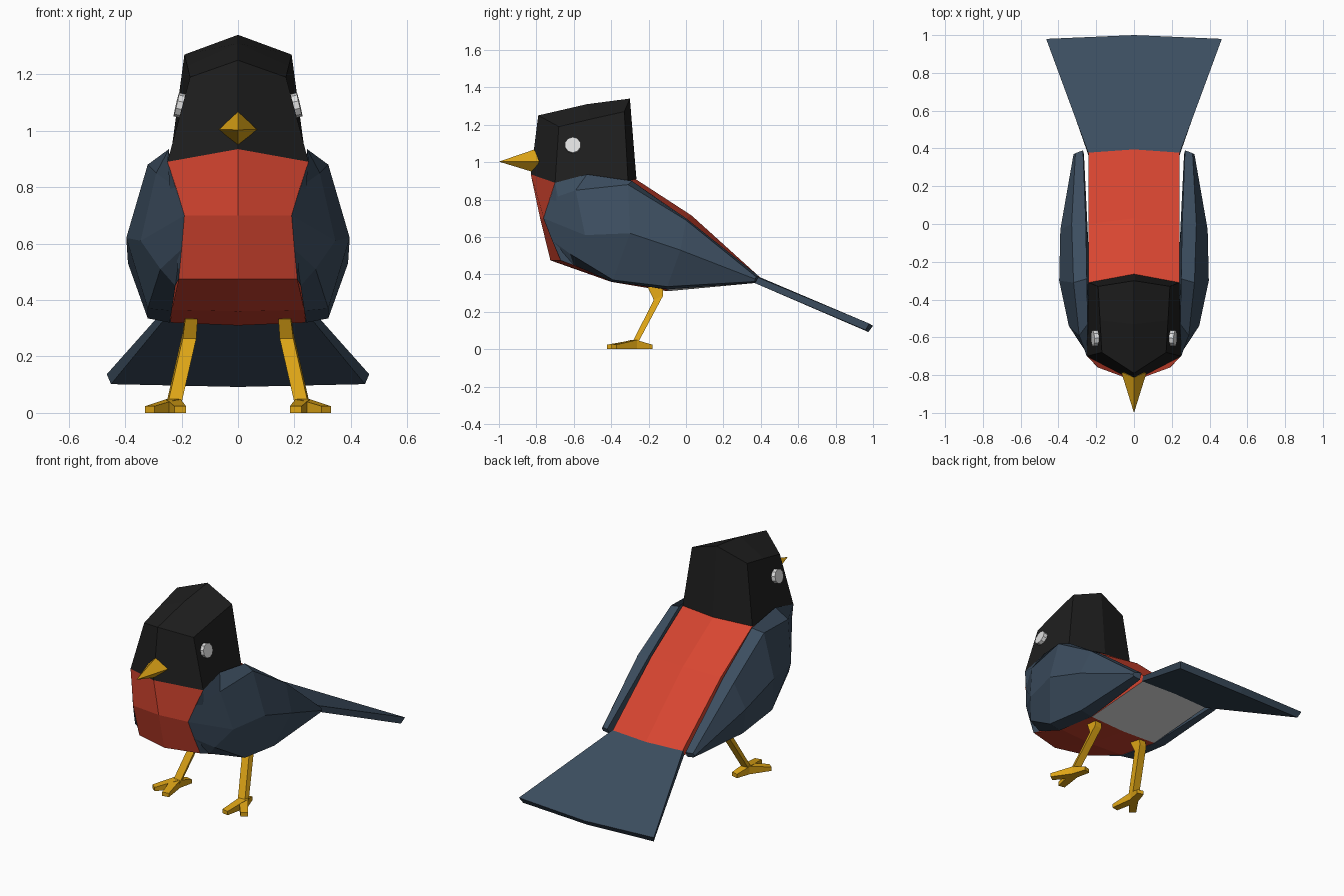
import bpy, bmesh, math
from mathutils import Vector

if "Cube" in bpy.data.objects:
    bpy.data.objects.remove(bpy.data.objects["Cube"])


def material(name, rgb):
    m = bpy.data.materials.new(name)
    m.diffuse_color = (*rgb, 1)
    m.use_nodes = True
    m.node_tree.nodes["Principled BSDF"].inputs["Base Color"].default_value = m.diffuse_color
    return m


RED = material("breast red", (0.68, 0.06, 0.03))
BLUE = material("slate blue", (0.045, 0.075, 0.115))
BLACK = material("head black", (0.0135, 0.0135, 0.0135))
YELLOW = material("beak yellow", (0.72, 0.37, 0.008))
WHITE = material("white", (0.75, 0.75, 0.75))


def finish(bm, name, *mats):
    bmesh.ops.remove_doubles(bm, verts=bm.verts, dist=0.0005)
    bmesh.ops.recalc_face_normals(bm, faces=bm.faces)
    me = bpy.data.meshes.new(name)
    bm.to_mesh(me)
    bm.free()
    for m in mats:
        me.materials.append(m)
    ob = bpy.data.objects.new(name, me)
    bpy.context.collection.objects.link(ob)
    return ob


def loft(bm, rings, cap_start=True, cap_end=True):
    """Skin a row of closed rings with equal point counts."""
    vs = [[bm.verts.new(p) for p in r] for r in rings]
    n = len(vs[0])
    for a, b in zip(vs, vs[1:]):
        for i in range(n):
            j = (i + 1) % n
            bm.faces.new((a[i], a[j], b[j], b[i]))
    if cap_start:
        bm.faces.new(vs[0])
    if cap_end:
        bm.faces.new(vs[-1])


def symmetric_solid(name, centre, side, *mats):
    """Solid from a centre-line loop (y, z) and a side loop (x, y, z)."""
    bm = bmesh.new()
    for s in (1, -1):
        loft(bm, [[(0, y, z) for y, z in centre],
                  [(s * x, y, z) for x, y, z in side]], cap_start=False)
    return finish(bm, name, *mats)


# Body: red, with a white panel under the rump
body = symmetric_solid(
    "body",
    [(-0.83, 0.935), (-0.78, 0.70), (-0.725, 0.475), (-0.40, 0.36), (-0.10, 0.31),
     (0.38, 0.355), (0.395, 0.385), (0.03, 0.715), (-0.27, 0.91)],
    [(0.25, -0.70, 0.89), (0.19, -0.76, 0.70), (0.21, -0.67, 0.475), (0.235, -0.39, 0.365),
     (0.24, -0.10, 0.32), (0.24, 0.37, 0.355), (0.24, 0.38, 0.385), (0.24, 0.0, 0.70),
     (0.24, -0.31, 0.90)], RED, WHITE)
for f in body.data.polygons:
    if f.normal.z < -0.8 and f.center.y > 0:
        f.material_index = 1

# Head
symmetric_solid(
    "head",
    [(-0.83, 0.935), (-0.79, 1.25), (-0.53, 1.31), (-0.30, 1.34), (-0.265, 0.91)],
    [(0.25, -0.70, 0.89), (0.17, -0.68, 1.19), (0.18, -0.51, 1.23), (0.19, -0.33, 1.27),
     (0.24, -0.31, 0.90)], BLACK)

# Tail fan
symmetric_solid(
    "tail",
    [(0.395, 0.385), (1.0, 0.125), (0.975, 0.092), (0.375, 0.355)],
    [(0.24, 0.37, 0.39), (0.465, 0.98, 0.137), (0.45, 0.96, 0.102), (0.24, 0.36, 0.357)], BLUE)

# Beak: four-sided pyramid
bm = bmesh.new()
loft(bm, [[(0.067, -0.785, 1.005), (0, -0.81, 1.068), (-0.067, -0.785, 1.005), (0, -0.81, 0.945)]],
     cap_end=False)
base = list(bm.verts)
tip = bm.verts.new((0, -1.0, 1.003))
for i in range(4):
    bm.faces.new((base[i], base[(i + 1) % 4], tip))
finish(bm, "beak", YELLOW)

# Wing sections front to back: inner top, shoulder, widest, lower edge, inner bottom
WING = [
    [(0.25, -0.70, 0.89), (0.22, -0.73, 0.80), (0.19, -0.762, 0.70), (0.20, -0.715, 0.58),
     (0.21, -0.67, 0.475)],
    [(0.245, -0.53, 0.935), (0.29, -0.59, 0.85), (0.345, -0.54, 0.61), (0.275, -0.62, 0.51),
     (0.222, -0.60, 0.45)],
    [(0.25, -0.29, 0.90), (0.32, -0.31, 0.88), (0.396, -0.30, 0.62), (0.32, -0.39, 0.37),
     (0.235, -0.40, 0.362)],
    [(0.255, 0.0, 0.70), (0.33, 0.0, 0.69), (0.39, -0.03, 0.53), (0.32, -0.10, 0.335),
     (0.242, -0.10, 0.32)],
    [(0.27, 0.39, 0.39), (0.31, 0.375, 0.387), (0.32, 0.37, 0.375), (0.312, 0.37, 0.362),
     (0.265, 0.37, 0.355)],
]


def toe(bm, start, end, w0, w1, h0, h1):
    """Tapered bar lying on the ground between two (x, y) points."""
    a, b = Vector(start), Vector(end)
    d = (b - a).normalized()
    n = Vector((-d.y, d.x))
    rings = []
    for p, w, h in ((a, w0, h0), (b, w1, h1)):
        l, r = p + n * w, p - n * w
        rings.append([(*l, 0), (*r, 0), (*r, h), (*l, h)])
    loft(bm, rings)


for s, label in ((1, "left"), (-1, "right")):
    # Wing
    bm = bmesh.new()
    loft(bm, [[(s * x, y, z) for x, y, z in ring] for ring in WING])
    finish(bm, label + "_wing", BLUE)

    # Eye disc lying on the side of the head
    bm = bmesh.new()
    bmesh.ops.create_cone(bm, cap_ends=True, segments=10, radius1=0.043, radius2=0.043, depth=0.026)
    eye = finish(bm, label + "_eye", WHITE)
    normal = Vector((s, -0.04, 0.235))
    eye.rotation_euler = normal.to_track_quat('Z', 'Y').to_euler()
    eye.location = (s * 0.206, -0.605, 1.09)

    # Leg: hip, knee and ankle as (x, y, z, half width, half depth)
    bm = bmesh.new()
    path = [(0.165, -0.165, 0.345, 0.022, 0.04), (0.172, -0.147, 0.275, 0.024, 0.025),
            (0.228, -0.275, 0.03, 0.024, 0.022)]
    loft(bm, [[(s * (x + i * w), y + j * d, z + j * 0.012)
               for i, j in ((-1, -1), (1, -1), (1, 1), (-1, 1))] for x, y, z, w, d in path])
    finish(bm, label + "_leg", YELLOW)

    # Foot: two toes forward, one back
    bm = bmesh.new()
    for end in ((0.205, -0.42), (0.312, -0.385), (0.205, -0.185)):
        toe(bm, (s * 0.23, -0.275), (s * end[0], end[1]), 0.026, 0.021, 0.05, 0.024)
    foot = finish(bm, label + "_foot", YELLOW)
